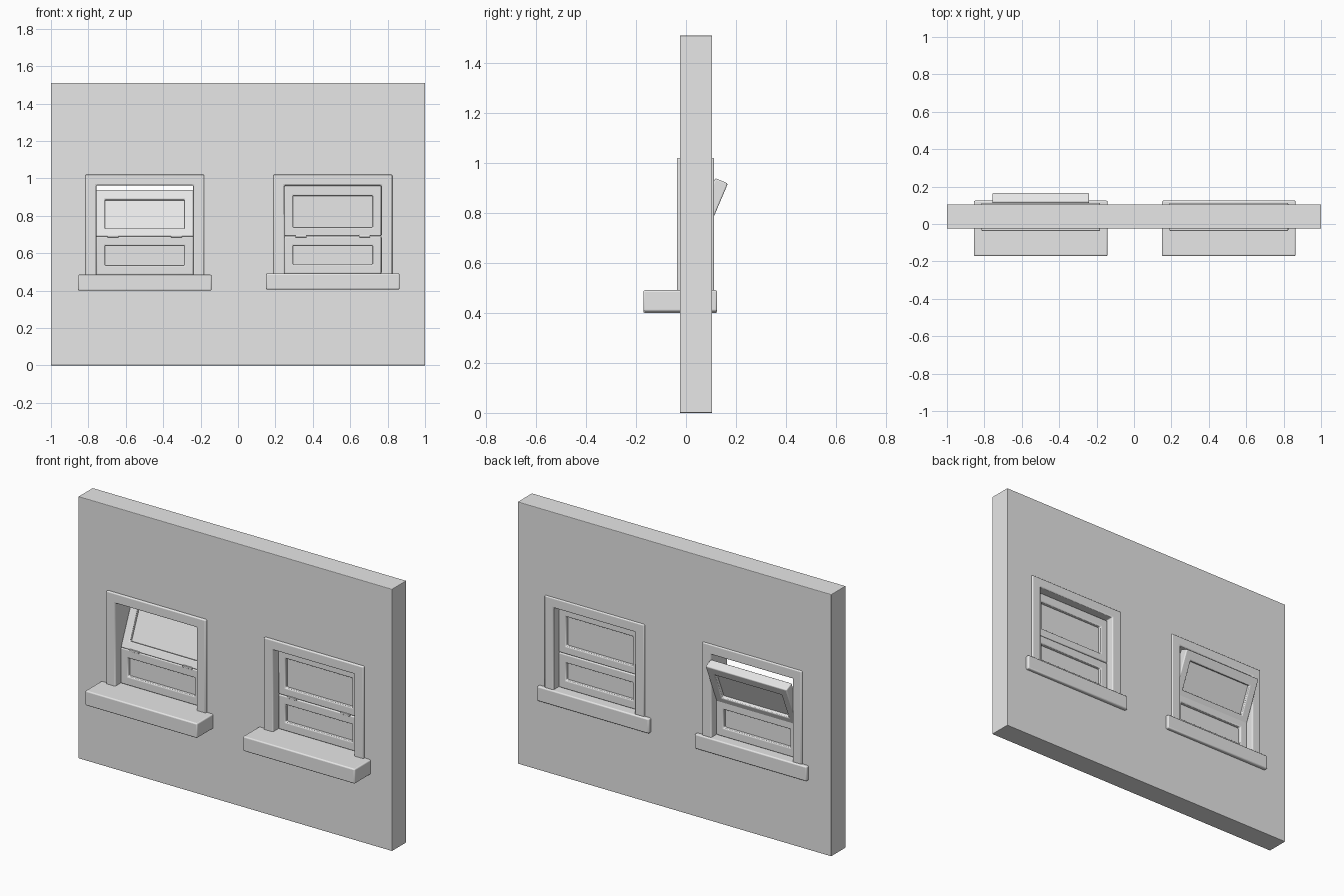
import bpy, bmesh, math
from mathutils import Vector

cube = bpy.data.objects.get("Cube")
if cube:
    bpy.data.objects.remove(cube, do_unlink=True)

GREY = (0.8, 0.8, 0.8, 1)
plaster = bpy.data.materials.new("plain_grey")
plaster.use_nodes = True
plaster.diffuse_color = GREY
plaster.node_tree.nodes["Principled BSDF"].inputs["Base Color"].default_value = GREY


def add_object(name, bm, bevel=0.0, pivot=(0, 0, 0)):
    """Turn a bmesh into an object whose origin sits at the pivot."""
    bmesh.ops.recalc_face_normals(bm, faces=bm.faces)
    bmesh.ops.translate(bm, verts=bm.verts, vec=-Vector(pivot))
    mesh = bpy.data.meshes.new(name)
    bm.to_mesh(mesh)
    bm.free()
    mesh.materials.append(plaster)
    obj = bpy.data.objects.new(name, mesh)
    obj.location = pivot
    bpy.context.collection.objects.link(obj)
    if bevel:
        mod = obj.modifiers.new("soft_edges", "BEVEL")
        mod.width = bevel
        mod.segments = 3
        bpy.ops.object.select_all(action="DESELECT")
        obj.select_set(True)
        bpy.context.view_layer.objects.active = obj
        bpy.ops.object.shade_smooth_by_angle(angle=math.radians(35))
    return obj


def box(name, x, y, z, bevel=0.0, pivot=(0, 0, 0)):
    """Box from (min, max) pairs."""
    bm = bmesh.new()
    bmesh.ops.create_cube(bm, size=1)
    for v in bm.verts:
        v.co = [r[0] if c < 0 else r[1] for c, r in zip(v.co, (x, y, z))]
    return add_object(name, bm, bevel, pivot)


def ring(name, outer, inner, y, bevel, pivot=(0, 0, 0)):
    """Rectangular frame; outer and inner are (x0, x1, z0, z1)."""
    bm = bmesh.new()
    loops = []
    for rect, depth in ((outer, y[0]), (inner, y[0]), (inner, y[1]), (outer, y[1])):
        x0, x1, z0, z1 = rect
        corners = ((x0, z0), (x1, z0), (x1, z1), (x0, z1))
        loops.append([bm.verts.new((cx, depth, cz)) for cx, cz in corners])
    for i in range(4):
        a, b = loops[i], loops[(i + 1) % 4]
        for j in range(4):
            k = (j + 1) % 4
            bm.faces.new((a[j], a[k], b[k], b[j]))
    return add_object(name, bm, bevel, pivot)


SASH_Y = (0.012, 0.067)


def sash(name, cx, z0, z1, glass_z, tilt=0.0):
    """Sash with a recessed pane, tilting on its lower front edge."""
    pivot = (cx, SASH_Y[0], z0)
    hole = (cx - 0.213, cx + 0.213, *glass_z)
    parts = [
        ring(name, (cx - 0.259, cx + 0.259, z0, z1), hole, SASH_Y, 0.006, pivot),
        box(name + "_pane", (hole[0] - 0.01, hole[1] + 0.01), (0.032, 0.047),
            (hole[2] - 0.01, hole[3] + 0.01), pivot=pivot),
    ]
    for part in parts:
        part.rotation_euler.x = -tilt


# Wall with two openings
wall = box("wall", (-1, 1), (-0.025, 0.105), (0, 1.51))
WINDOWS = (("right", -0.4985, 0.0, math.radians(23)), ("left", 0.507, 0.006, 0.0))
for side, cx, dz, tilt in WINDOWS:
    cutter = box("cutter", (cx - 0.29, cx + 0.29), (-0.5, 0.5), (0.45 + dz, 0.99))
    cutter.hide_render = True
    mod = wall.modifiers.new("opening", "BOOLEAN")
    mod.operation = "DIFFERENCE"
    mod.solver = "EXACT"
    mod.object = cutter
    bpy.context.view_layer.objects.active = wall
    bpy.ops.object.modifier_apply(modifier=mod.name)
    bpy.data.objects.remove(cutter, do_unlink=True)
rim = wall.modifiers.new("soft_edges", "BEVEL")
rim.width = 0.004
rim.segments = 2

# Casing, sill and two sashes for each window
for side, cx, dz, tilt in WINDOWS:
    ring(side + "_casing", (cx - 0.318, cx + 0.318, 0.44, 1.02),
         (cx - 0.259, cx + 0.259, 0.47, 0.963), (-0.037, 0.113), 0.006)
    box(side + "_sill", (cx - 0.357, cx + 0.357), (-0.171, 0.125),
        (0.4 + dz, 0.485 + dz), 0.007)
    sash(side + "_lower_sash", cx, 0.484 + dz, 0.69, (0.534 + dz, 0.641))
    sash(side + "_upper_sash", cx, 0.692, 0.961, (0.737, 0.907), tilt)
    # Hinge leaves at the meeting rail
    for s in (-1, 1):
        hx = cx + s * 0.17
        box(side + "_hinge", (hx - 0.03, hx + 0.03), (0.007, 0.022), (0.685, 0.697), 0.002)
